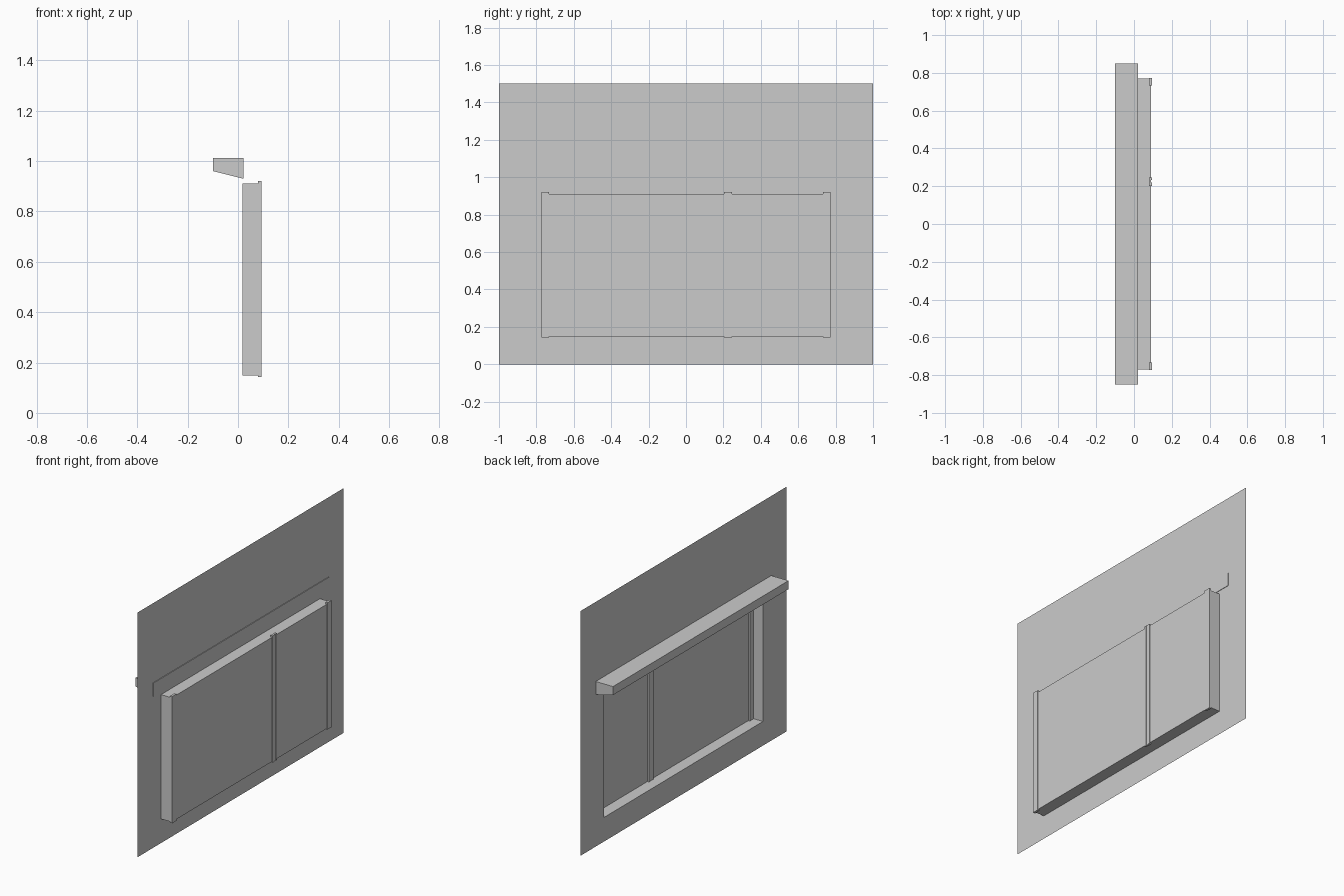
import bpy, bmesh

if "Cube" in bpy.data.objects:
    bpy.data.objects.remove(bpy.data.objects["Cube"], do_unlink=True)

grey = bpy.data.materials.new("plain_grey")
grey.use_nodes = True
colour = (0.6, 0.6, 0.6, 1)
grey.diffuse_color = colour
grey.node_tree.nodes["Principled BSDF"].inputs["Base Color"].default_value = colour


def finish(name, bm):
    bmesh.ops.recalc_face_normals(bm, faces=bm.faces)
    mesh = bpy.data.meshes.new(name)
    bm.to_mesh(mesh)
    bm.free()
    mesh.materials.append(grey)
    obj = bpy.data.objects.new(name, mesh)
    bpy.context.collection.objects.link(obj)
    return obj


def rect(bm, x, half_y, z0, z1):
    return [bm.verts.new((x, y, z)) for y, z in
            ((-half_y, z0), (half_y, z0), (half_y, z1), (-half_y, z1))]


def bridge(bm, a, b):
    for i in range(4):
        j = (i + 1) % 4
        bm.faces.new((a[i], a[j], b[j], b[i]))


def prism(name, section, axis, start, end):
    """Extrude a closed section along y (x,z points) or z (x,y points)."""
    bm = bmesh.new()

    def point(p, t):
        return (p[0], t, p[1]) if axis == "y" else (p[0], p[1], t)
    face = bm.faces.new([bm.verts.new(point(p, start)) for p in section])
    new = bmesh.ops.extrude_face_region(bm, geom=[face])["geom"]
    shift = (0, end - start, 0) if axis == "y" else (0, 0, end - start)
    bmesh.ops.translate(bm, vec=shift, verts=[v for v in new if isinstance(v, bmesh.types.BMVert)])
    return finish(name, bm)


WALL_X, PANE_X = 0.017, 0.09
HALF, LOW, HIGH = 0.77, 0.148, 0.91

# Thin wall sheet with a window opening
bm = bmesh.new()
opening = rect(bm, WALL_X, HALF, LOW, HIGH)
bridge(bm, rect(bm, WALL_X, 1.0, 0, 1.5), opening)
finish("wall", bm)

# Window box: open towards the hood side, closed by the pane
bm = bmesh.new()
back = rect(bm, PANE_X, HALF, LOW, HIGH)
bridge(bm, rect(bm, WALL_X, HALF, LOW, HIGH), back)
bm.faces.new(back)
finish("window_box", bm)

# Sloped hood, its end just passing through the wall
prism("hood", ((-0.1, 0.96), (0.021, 0.93), (0.021, 1.012), (-0.1, 1.012)), "y", -0.85, 0.85)


# Upright posts, the middle one with a shallow groove
def post(name, y0, y1):
    prism(name, ((0.08, y0), (0.094, y0), (0.094, y1), (0.08, y1)), "z", 0.142, 0.92)


post("front_post", -0.772, -0.732)
post("back_post", 0.732, 0.772)
prism("middle_post", ((0.08, 0.202), (0.094, 0.202), (0.094, 0.219), (0.091, 0.219),
                      (0.091, 0.234), (0.094, 0.234), (0.094, 0.246), (0.08, 0.246)),
      "z", 0.142, 0.92)
